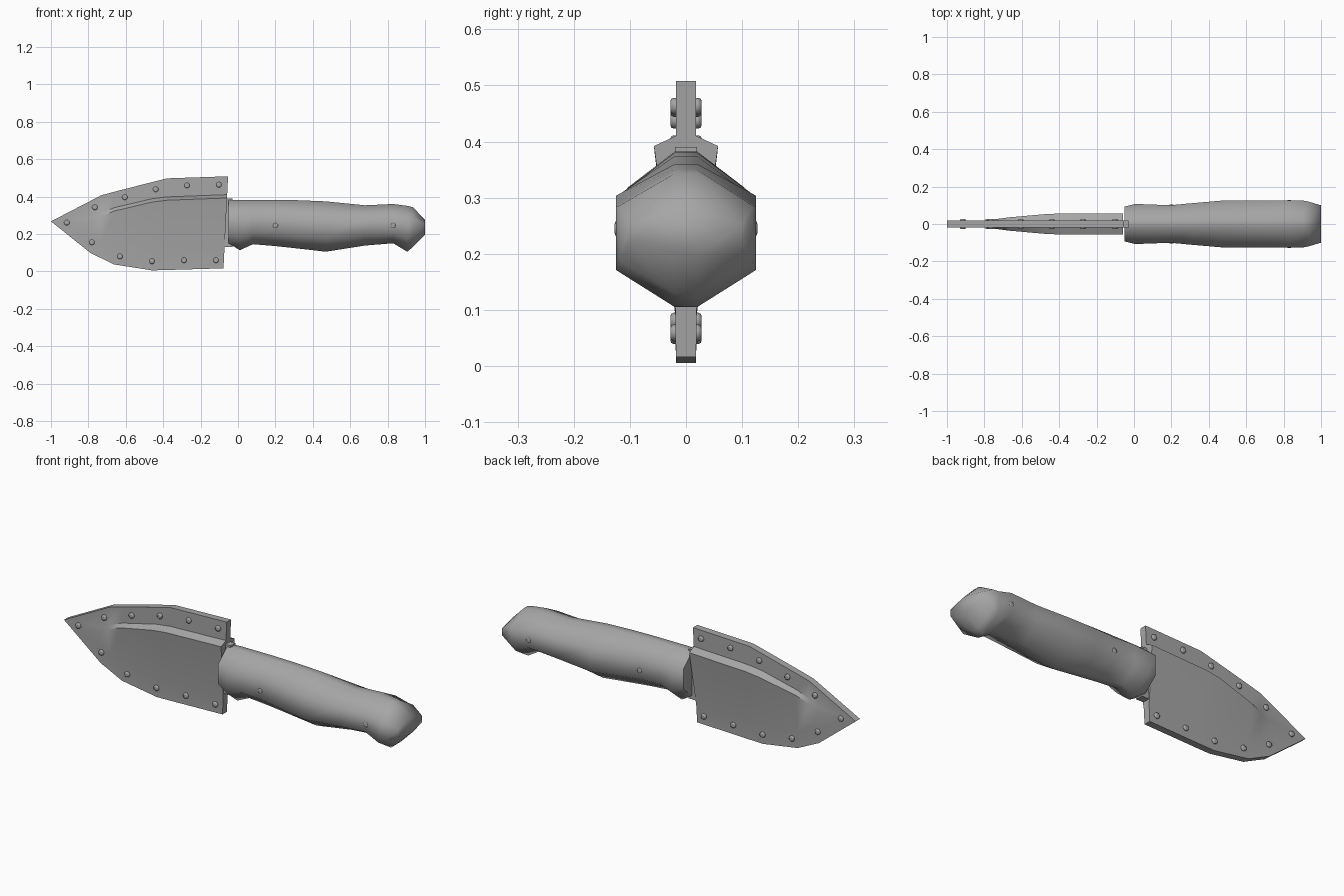
import bpy, bmesh, math

cube = bpy.data.objects.get("Cube")
if cube:
    bpy.data.objects.remove(cube, do_unlink=True)

grey = bpy.data.materials.new("plain grey")
grey.use_nodes = True
colour = (0.38, 0.38, 0.38, 1)
grey.diffuse_color = colour
grey.node_tree.nodes["Principled BSDF"].inputs["Base Color"].default_value = colour


def shade(obj, angle):
    bpy.ops.object.select_all(action='DESELECT')
    obj.select_set(True)
    bpy.context.view_layer.objects.active = obj
    bpy.ops.object.shade_smooth_by_angle(angle=math.radians(angle))


def loft(name, rings, angle):
    """Skin closed rings of (x, y, z) points and cap both ends."""
    bm = bmesh.new()
    loops = [[bm.verts.new(p) for p in ring] for ring in rings]
    n = len(loops[0])
    for a, b in zip(loops, loops[1:]):
        for i in range(n):
            j = (i + 1) % n
            bm.faces.new((a[i], a[j], b[j], b[i]))
    bm.faces.new(loops[0])
    bm.faces.new(loops[-1])
    bmesh.ops.remove_doubles(bm, verts=bm.verts, dist=0.0005)
    bmesh.ops.recalc_face_normals(bm, faces=bm.faces)
    mesh = bpy.data.meshes.new(name)
    bm.to_mesh(mesh)
    bm.free()
    obj = bpy.data.objects.new(name, mesh)
    bpy.context.collection.objects.link(obj)
    mesh.materials.append(grey)
    shade(obj, angle)
    return obj


def rivet(name, x, z, radius, half_length):
    """Pin through the model with a domed head on each side."""
    bpy.ops.mesh.primitive_cylinder_add(vertices=10, radius=radius, depth=2 * half_length,
                                        location=(x, 0, z), rotation=(math.pi / 2, 0, 0))
    obj = bpy.context.object
    obj.name = name
    obj.data.materials.append(grey)
    bevel = obj.modifiers.new("domed edge", 'BEVEL')
    bevel.width = radius * 0.4
    bevel.segments = 2
    bevel.limit_method = 'ANGLE'
    bevel.angle_limit = math.radians(60)
    shade(obj, 50)


# Sheath: flat riveted border with a wedge-shaped pocket for the blade
# x, top, pocket shoulder, bottom, pocket half thickness
T = 0.018
stations = [
    (-0.786, 0.378, 0.28, 0.096, 0.02),
    (-0.733, 0.406, 0.31, 0.071, 0.027),
    (-0.663, 0.425, 0.34, 0.037, 0.036),
    (-0.46, 0.477, 0.388, 0.005, 0.054),
    (-0.38, 0.497, 0.398, 0.007, 0.056),
    (-0.053, 0.508, 0.41, 0.016, 0.057),
]
rings = [[(-1, T, 0.267)] * 5 + [(-1, -T, 0.267)] * 5]
for x, top, shoulder, bottom, d in stations:
    half = [(T, top), (T, shoulder), (d, shoulder - 0.018), (T + 0.001, bottom + 0.085), (T, bottom)]
    section = half + [(-y, z) for y, z in reversed(half)]
    # the mouth leans back towards the bottom
    lean = 0.05 if x == stations[-1][0] else 0
    rings.append([(x - lean * (0.508 - z), y, z) for y, z in section])
loft("sheath", rings, 40)

# Handle: six-sided grip with a swelling and a hooked pommel
# x, top, bottom, half width
grip = [
    (-0.05, 0.38, 0.15, 0.093),
    (0.01, 0.382, 0.113, 0.108),
    (0.08, 0.382, 0.145, 0.104),
    (0.2, 0.382, 0.135, 0.101),
    (0.32, 0.38, 0.122, 0.112),
    (0.47, 0.374, 0.105, 0.125),
    (0.68, 0.353, 0.138, 0.125),
    (0.83, 0.36, 0.15, 0.125),
    (0.905, 0.35, 0.105, 0.125),
    (0.935, 0.343, 0.13, 0.119),
    (1.0, 0.275, 0.195, 0.1),
]
rings = []
for x, top, bottom, w in grip:
    drop = 0.27 * (top - bottom)
    half = [(0.02, top), (w, top - drop), (w, bottom + drop), (0.02, bottom)]
    rings.append([(x, y, z) for y, z in half + [(-y, z) for y, z in reversed(half)]])
loft("handle", rings, 62)

# Blade root linking the sheath mouth to the handle
loft("blade_root", [[(x, 0.02, 0.39), (x, 0.02, 0.13), (x, -0.02, 0.13), (x, -0.02, 0.39)]
                    for x in (-0.09, -0.03)], 30)

# Border rivets
spots = [(-0.915, 0.26), (-0.765, 0.342), (-0.605, 0.396), (-0.44, 0.438), (-0.273, 0.459),
         (-0.102, 0.463), (-0.781, 0.155), (-0.631, 0.08), (-0.46, 0.054), (-0.289, 0.059),
         (-0.118, 0.059)]
for x, z in spots:
    rivet("sheath_rivet", x, z, 0.015, 0.028)

# Nearly flush handle pins
for x, w in ((0.2, 0.104), (0.83, 0.127)):
    rivet("handle_pin", x, 0.245, 0.015, w)
